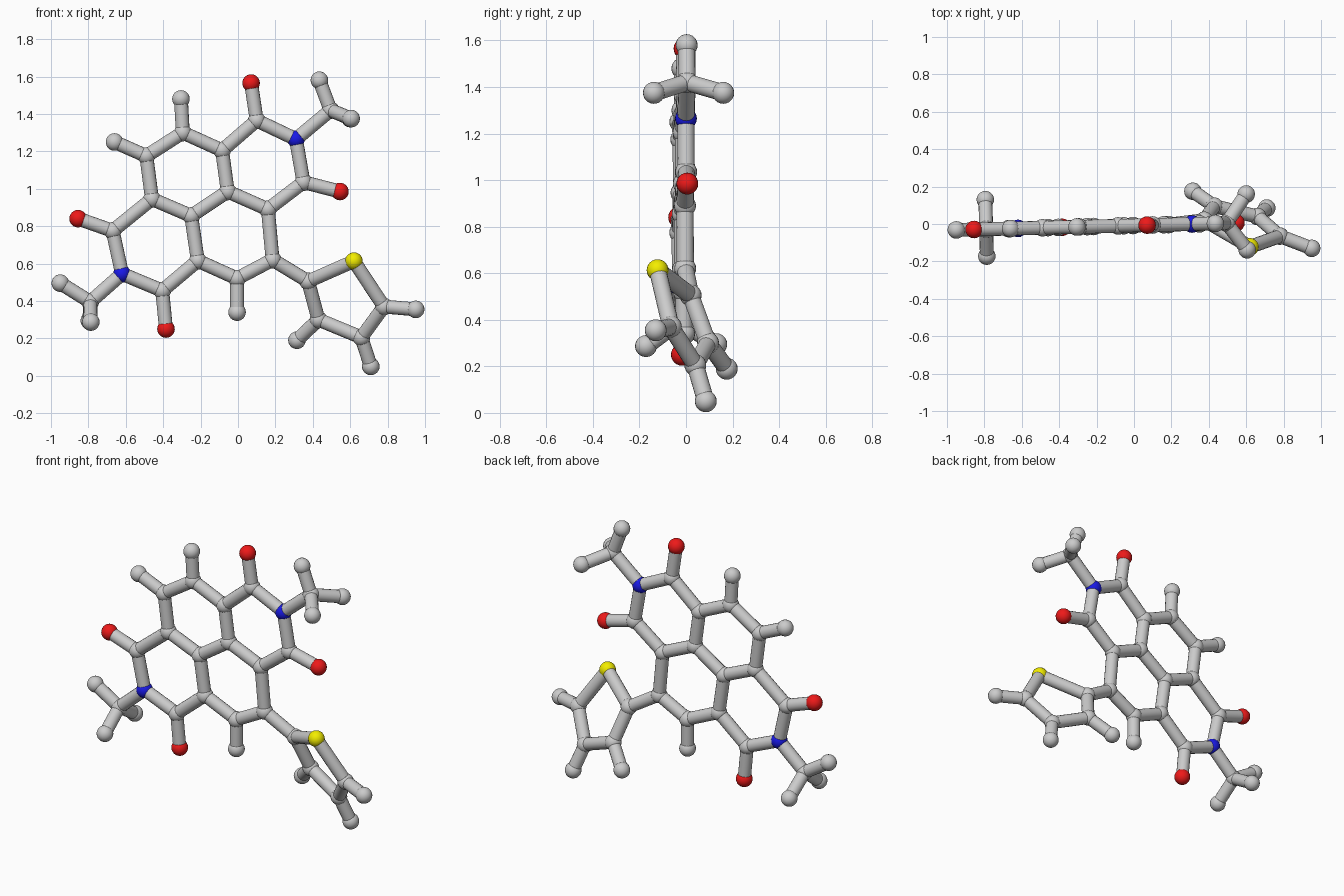
import bpy
from math import radians
from mathutils import Vector

if "Cube" in bpy.data.objects:
    bpy.data.objects.remove(bpy.data.objects["Cube"])

BALL, STICK = 0.047, 0.037


def sheet(x, z):
    # the fused rings lie in one slightly turned plane
    return Vector((x, 0.025 * x - 0.008, z))


def paint(name, colour):
    m = bpy.data.materials.new(name)
    m.diffuse_color = colour
    m.use_nodes = True
    m.node_tree.nodes["Principled BSDF"].inputs["Base Color"].default_value = m.diffuse_color
    return m


RED = paint("red", (0.85, 0.01, 0.01, 1))
BLUE = paint("blue", (0.01, 0.01, 0.8, 1))
YELLOW = paint("yellow", (0.9, 0.85, 0.0, 1))

# flat part: junctions, ends and coloured balls
joints = [sheet(*p) for p in [
    (0.10, 1.365), (0.35, 1.035), (-0.085, 1.205), (-0.295, 1.30), (-0.49, 1.175),
    (-0.46, 0.945), (-0.25, 0.855), (-0.055, 0.985), (0.16, 0.89), (0.185, 0.62),
    (-0.005, 0.52), (-0.215, 0.615), (-0.405, 0.455), (-0.67, 0.775),
    (0.495, 1.42), (-0.79, 0.395)]]
ends = [sheet(*p) for p in [(-0.305, 1.48), (-0.66, 1.25), (-0.005, 0.34),
                            (0.435, 1.58), (-0.95, 0.495)]]
reds = [sheet(*p) for p in [(0.07, 1.565), (0.545, 0.985), (-0.855, 0.84), (-0.385, 0.25)]]
blues = [sheet(0.31, 1.265), sheet(-0.62, 0.545)]

# three-way tips that stick out of the plane
ends += [Vector(p) for p in [(0.605, -0.138, 1.375), (0.60, 0.16, 1.375),
                             (-0.787, -0.172, 0.287), (-0.795, 0.13, 0.295)]]

# twisted five-sided ring
joints += [Vector(p) for p in [(0.375, 0.02, 0.505), (0.43, 0.095, 0.30),
                               (0.66, 0.04, 0.205), (0.78, -0.065, 0.37)]]
ends += [Vector(p) for p in [(0.315, 0.175, 0.19), (0.71, 0.085, 0.05), (0.95, -0.13, 0.355)]]
yellows = [Vector((0.62, -0.122, 0.613))]


def smooth(ob):
    bpy.ops.object.shade_smooth_by_angle(angle=radians(35))
    return ob


def ball(name, p, mat=None):
    bpy.ops.mesh.primitive_uv_sphere_add(segments=20, ring_count=12, radius=BALL, location=p)
    ob = smooth(bpy.context.object)
    ob.name = name
    if mat:
        ob.data.materials.append(mat)


def stick(a, b):
    d = b - a
    bpy.ops.mesh.primitive_cylinder_add(vertices=16, radius=STICK, depth=d.length,
                                        location=(a + b) / 2,
                                        rotation=d.to_track_quat('Z', 'Y').to_euler())
    smooth(bpy.context.object).name = "stick"


# balls
for name, group, mat in [("joint_ball", joints, None), ("end_ball", ends, None),
                         ("red_ball", reds, RED), ("blue_ball", blues, BLUE),
                         ("yellow_ball", yellows, YELLOW)]:
    for p in group:
        ball(name, p, mat)

# sticks join neighbouring balls; end balls never join each other
inner = joints + blues + yellows
outer = ends + reds
for i, a in enumerate(inner):
    for b in inner[i + 1:] + outer:
        if (a - b).length < 0.325:
            stick(a, b)
